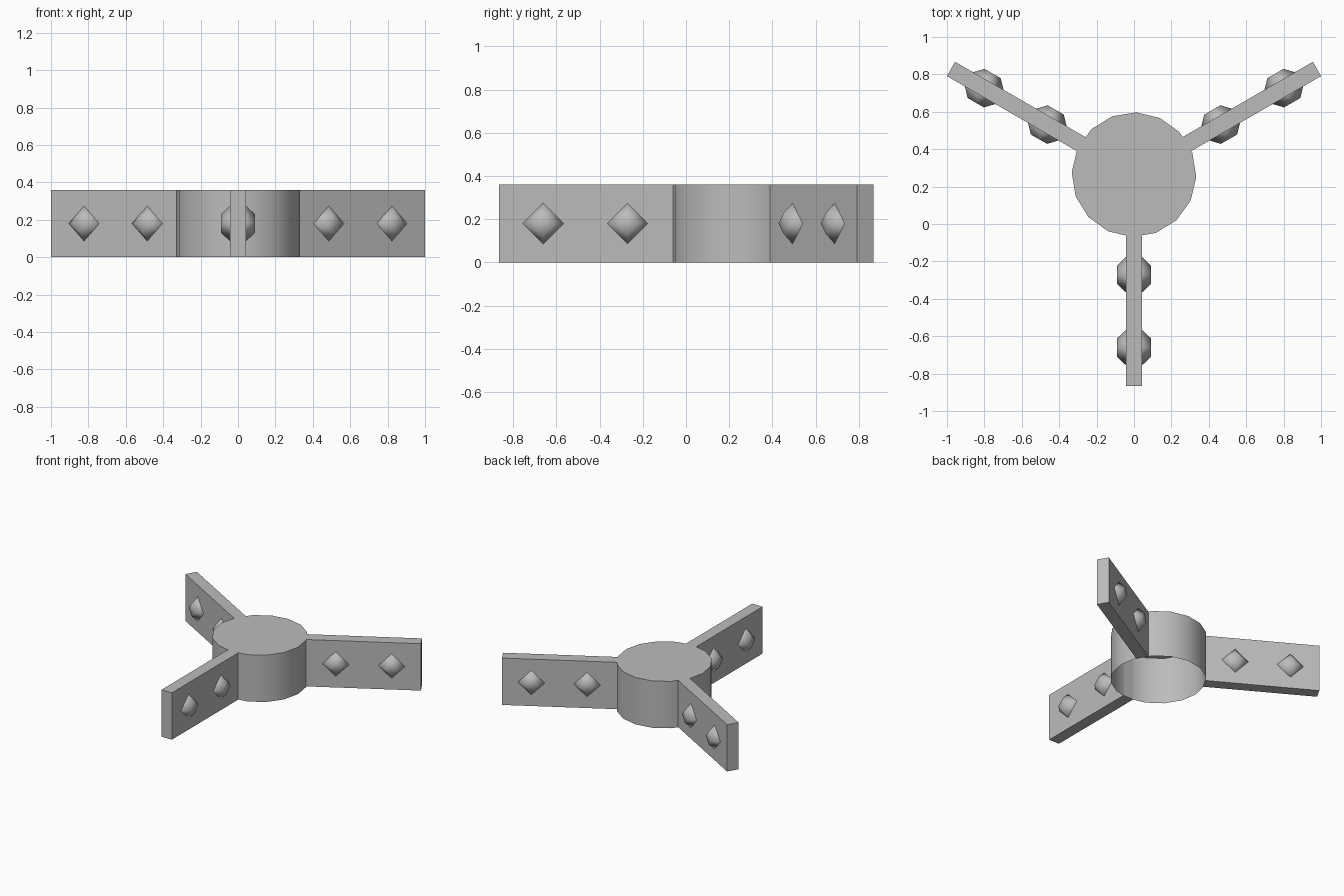
import bpy, bmesh, math
from mathutils import Matrix, Vector

if "Cube" in bpy.data.objects:
    bpy.data.objects.remove(bpy.data.objects["Cube"], do_unlink=True)

HEIGHT = 0.36
CENTRE = Vector((0, 0.264, 0))
HUB_R = 0.333
ARM_START, ARM_END, ARM_HALF = 0.325, 1.13, 0.044

grey = bpy.data.materials.new("plain grey")
grey.use_nodes = True
colour = (0.5, 0.5, 0.5, 1)
grey.diffuse_color = colour
grey.node_tree.nodes["Principled BSDF"].inputs["Base Color"].default_value = colour


def finish(bm, name, matrix, angle):
    """Turn a bmesh into a named, shaded object."""
    bmesh.ops.recalc_face_normals(bm, faces=bm.faces)
    bm.transform(matrix)
    mesh = bpy.data.meshes.new(name)
    bm.to_mesh(mesh)
    bm.free()
    mesh.materials.append(grey)
    obj = bpy.data.objects.new(name, mesh)
    bpy.context.collection.objects.link(obj)
    bpy.ops.object.select_all(action='DESELECT')
    obj.select_set(True)
    bpy.context.view_layer.objects.active = obj
    bpy.ops.object.shade_smooth_by_angle(angle=math.radians(angle))
    return obj


# Hub: sixteen-sided drum, closed on top and open underneath
bm = bmesh.new()
bmesh.ops.create_cone(bm, cap_ends=True, segments=16, radius1=HUB_R,
                      radius2=HUB_R, depth=HEIGHT)
bottom = [f for f in bm.faces if f.calc_center_median().z < -HEIGHT / 2 + 0.01]
bmesh.ops.delete(bm, geom=bottom, context='FACES_ONLY')
place = Matrix.Translation(CENTRE + Vector((0, 0, HEIGHT / 2)))
hub = finish(bm, "hub", place @ Matrix.Rotation(math.radians(-2), 4, 'Z'), 30)
# Open shells need their normals pointing outward
if hub.data.polygons[0].normal.dot(hub.data.polygons[0].center - place.translation) < 0:
    hub.data.flip_normals()


def add_arm(name, turn):
    """Flat bar running along local +x from the hub."""
    bm = bmesh.new()
    bmesh.ops.create_cube(bm, size=1)
    bm.transform(Matrix.Translation(((ARM_START + ARM_END) / 2, 0, 0))
                 @ Matrix.Diagonal((ARM_END - ARM_START, 2 * ARM_HALF, HEIGHT, 1)))
    finish(bm, name, turn, 30)


def add_stud(name, turn, along):
    """Diamond-shaped stud passing through the arm, blunt on both sides."""
    bm = bmesh.new()
    rings = []
    for depth, r in ((-0.09, 0.05), (-0.044, 0.094), (0.044, 0.094), (0.09, 0.05)):
        rings.append([bm.verts.new((along + r * math.cos(a), depth, r * math.sin(a)))
                      for a in (i * math.pi / 2 for i in range(4))])
    for lower, upper in zip(rings, rings[1:]):
        for i in range(4):
            j = (i + 1) % 4
            bm.faces.new((lower[i], lower[j], upper[j], upper[i]))
    bm.faces.new(rings[0])
    bm.faces.new(rings[-1])
    finish(bm, name, turn, 180)


# Three arms, each with an inner and an outer stud
for label, degrees in (("front", -90), ("left", 30), ("right", 150)):
    turn = place @ Matrix.Rotation(math.radians(degrees), 4, 'Z')
    add_arm(label + "_arm", turn)
    add_stud(label + "_inner_stud", turn, 0.535)
    add_stud(label + "_outer_stud", turn, 0.925)
